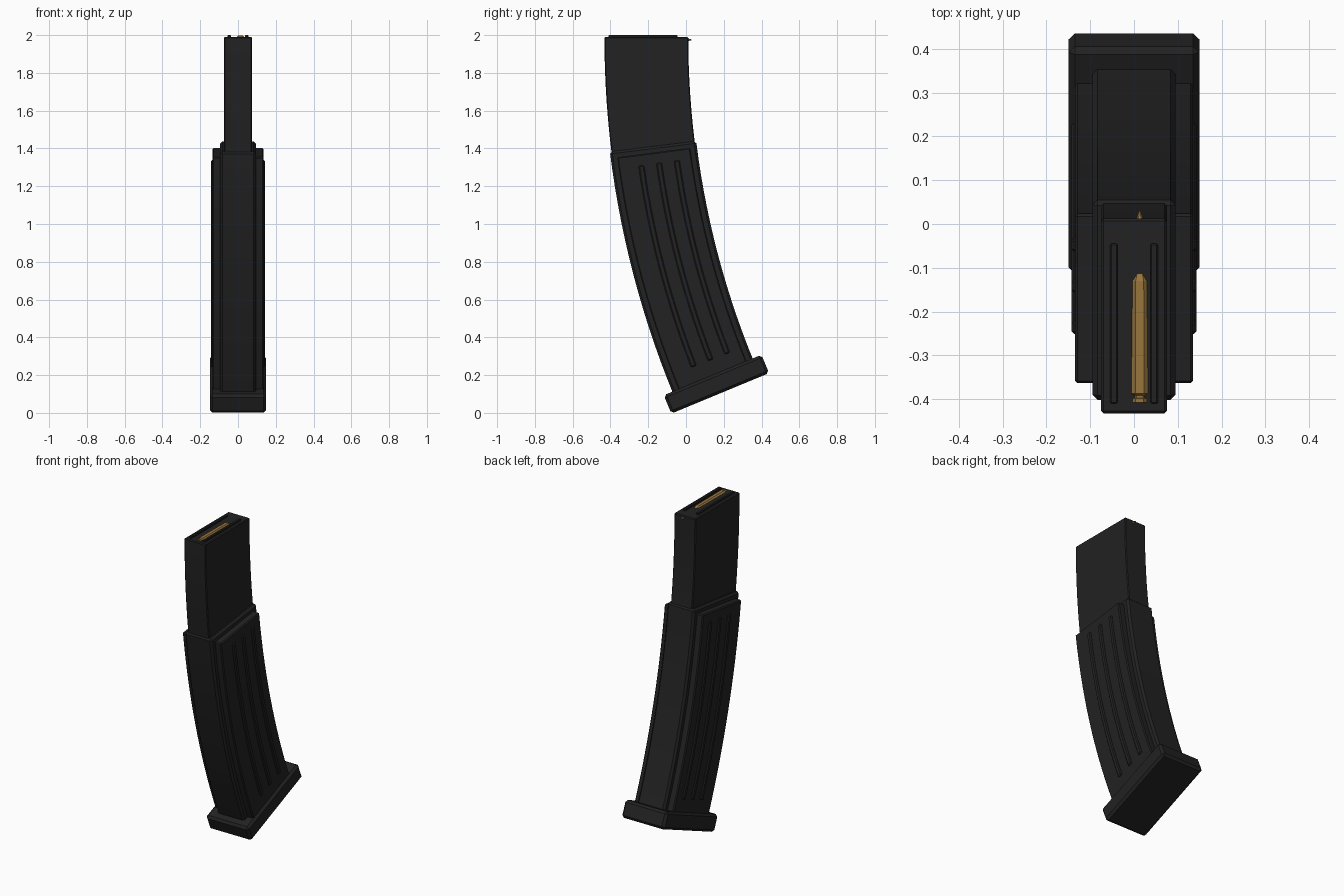
import bpy, bmesh, math
from mathutils import Vector

if "Cube" in bpy.data.objects:
    bpy.data.objects.remove(bpy.data.objects["Cube"])

R, Y0, Z0 = 4.75, -0.21, 1.99      # curve radius and top centre of the magazine


def material(name, col):
    m = bpy.data.materials.new(name)
    m.diffuse_color = (*col, 1)
    m.use_nodes = True
    m.node_tree.nodes["Principled BSDF"].inputs["Base Color"].default_value = m.diffuse_color
    return m


BLACK = material("matte black", (0.016, 0.016, 0.016))
BRASS = material("brass", (0.32, 0.18, 0.045))


def finish(name, bm, mat, bevel=0.0, segments=1):
    bmesh.ops.recalc_face_normals(bm, faces=bm.faces)
    me = bpy.data.meshes.new(name)
    bm.to_mesh(me)
    bm.free()
    me.materials.append(mat)
    ob = bpy.data.objects.new(name, me)
    bpy.context.collection.objects.link(ob)
    if bevel:
        b = ob.modifiers.new("bevel", 'BEVEL')
        b.width, b.segments = bevel, segments
        b.limit_method, b.angle_limit = 'ANGLE', math.radians(40)
    return ob


def sweep(name, hx, d0, d1, a0, a1, n=14, bevel=0.005):
    """Rectangular bar following the magazine arc from angle a0 to a1."""
    bm = bmesh.new()
    rings = []
    for i in range(n + 1):
        a = math.radians(a0 + (a1 - a0) * i / n)
        ring = []
        for x, d in ((-hx, d0), (hx, d0), (hx, d1), (-hx, d1)):
            r = R - d
            ring.append(bm.verts.new((x, Y0 + R - r * math.cos(a), Z0 - r * math.sin(a))))
        rings.append(ring)
    for p, q in zip(rings, rings[1:]):
        for k in range(4):
            bm.faces.new((p[k], p[(k + 1) % 4], q[(k + 1) % 4], q[k]))
    bm.faces.new(rings[0])
    bm.faces.new(rings[-1])
    return finish(name, bm, BLACK, bevel)


def box(name, size, loc, tilt=0, bevel=0.0):
    bm = bmesh.new()
    bmesh.ops.create_cube(bm, size=1)
    bmesh.ops.scale(bm, vec=size, verts=bm.verts)
    ob = finish(name, bm, BLACK, bevel)
    ob.location = loc
    ob.rotation_euler[0] = math.radians(tilt)
    return ob


# Curved body: narrow upper part, wider lower core, raised side panels
sweep("upper_body", 0.075, -0.222, 0.222, 0, 8, 8)
sweep("lower_core", 0.095, -0.23, 0.23, 7.0, 22.4, bevel=0.012)
sweep("side_panels", 0.135, -0.195, 0.195, 7.4, 22.4, bevel=0.006)

# Grip ribs, passing through the panels to show on both sides
for i, d in enumerate((-0.075, 0.02, 0.115)):
    sweep(f"grip_rib_{i + 1}", 0.143, d - 0.015, d + 0.015, 8.1, 21.2, bevel=0.006)

# Tilted base plate
box("base_plate", (0.298, 0.56, 0.105), (0, 0.161, 0.152), 22.5, 0.014)

# Feed lips on the top face
for side, x in (("left", -0.046), ("right", 0.046)):
    box(f"feed_lip_{side}", (0.017, 0.365, 0.02), (x, -0.2275, 1.99), 0, 0.003)

# Cartridge lying along y: rim, groove, case, shoulder, bullet tip
bm = bmesh.new()
profile = [(-0.407, 0.024), (-0.398, 0.024), (-0.397, 0.020), (-0.391, 0.020),
           (-0.387, 0.026), (-0.13, 0.024), (-0.11, 0.014), (-0.03, 0.013),
           (0.005, 0.010), (0.03, 0.002)]
N = 8
rings = [[bm.verts.new((0.013 + r * math.cos((k + .5) * math.tau / N), y,
                        1.975 + r * math.sin((k + .5) * math.tau / N)))
          for k in range(N)] for y, r in profile]
for p, q in zip(rings, rings[1:]):
    for k in range(N):
        bm.faces.new((p[k], p[(k + 1) % N], q[(k + 1) % N], q[k]))
bm.faces.new(rings[0])
bm.faces.new(rings[-1])
finish("cartridge", bm, BRASS)
